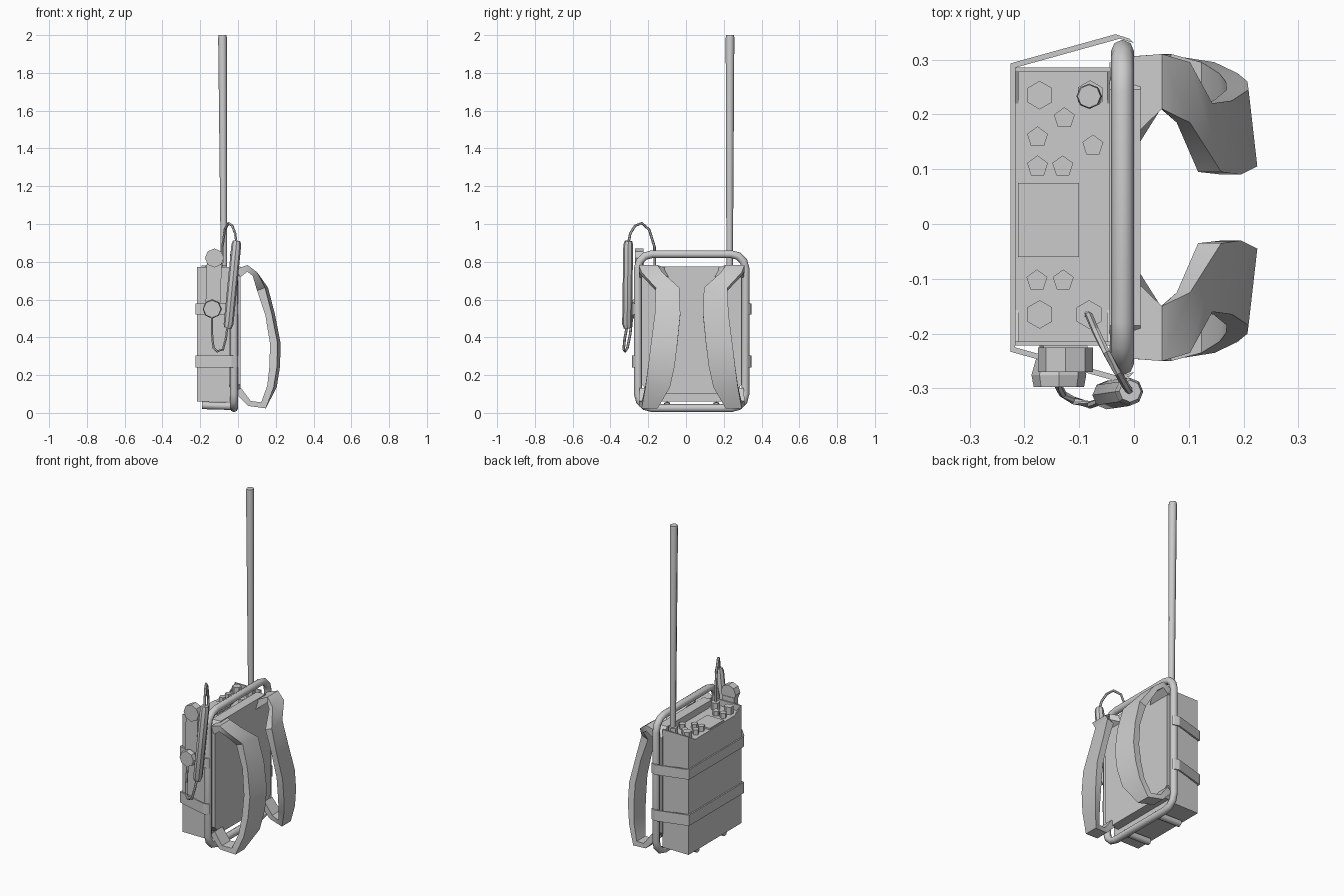
import bpy, bmesh, math
from mathutils import Vector

cube = bpy.data.objects.get("Cube")
if cube:
    bpy.data.objects.remove(cube, do_unlink=True)

grey = bpy.data.materials.new("plain grey")
grey.use_nodes = True
grey.diffuse_color = (0.6, 0.6, 0.6, 1)
grey.node_tree.nodes["Principled BSDF"].inputs["Base Color"].default_value = (0.6, 0.6, 0.6, 1)

MID_Y = 0.03        # middle of the pack
PANEL_Z = 0.735     # height of the control panel


def finish(name, bm):
    bmesh.ops.recalc_face_normals(bm, faces=bm.faces)
    mesh = bpy.data.meshes.new(name)
    bm.to_mesh(mesh)
    bm.free()
    mesh.materials.append(grey)
    obj = bpy.data.objects.new(name, mesh)
    bpy.context.collection.objects.link(obj)
    return obj


def smooth(obj, degrees=40):
    bpy.ops.object.select_all(action="DESELECT")
    obj.select_set(True)
    bpy.context.view_layer.objects.active = obj
    bpy.ops.object.shade_smooth_by_angle(angle=math.radians(degrees))


def box(name, low, high):
    bm = bmesh.new()
    bmesh.ops.create_cube(bm, size=1)
    for v in bm.verts:
        v.co = Vector([l + (c + 0.5) * (h - l) for c, l, h in zip(v.co, low, high)])
    return finish(name, bm)


def loft(name, rings, closed=False):
    """Skin a list of equal-sized point rings."""
    bm = bmesh.new()
    rows = [[bm.verts.new(p) for p in ring] for ring in rings]
    n = len(rows[0])
    pairs = list(zip(rows, rows[1:]))
    if closed:
        pairs.append((rows[-1], rows[0]))
    else:
        bm.faces.new(rows[0])
        bm.faces.new(rows[-1])
    for a, b in pairs:
        for i in range(n):
            j = (i + 1) % n
            bm.faces.new((a[i], a[j], b[j], b[i]))
    return finish(name, bm)


def tube(name, path, radius, sides=6, closed=False, up=(1, 0, 0)):
    """Round tube along a path, with optional per-point radius."""
    pts = [Vector(p) for p in path]
    rings = []
    for i, p in enumerate(pts):
        last = len(pts) - 1
        a = pts[i - 1] if i or closed else p
        b = pts[(i + 1) % len(pts)] if i < last or closed else p
        t = (b - a).normalized()
        s = t.cross(Vector(up)).normalized()
        w = s.cross(t)
        r = radius[i] if isinstance(radius, (list, tuple)) else radius
        rings.append([p + r * (math.cos(k * math.tau / sides) * s + math.sin(k * math.tau / sides) * w)
                      for k in range(sides)])
    return loft(name, rings, closed)


def prism(name, points, axis, start, end):
    """Extrude a flat outline along one axis."""
    def place(p, t):
        c = list(p)
        c.insert(axis, t)
        return c
    return loft(name, [[place(p, t) for p in points] for t in (start, end)])


# Radio case, with a raised lip and gussets at each end
box("radio_case", (-0.217, -0.222, 0.06), (-0.043, 0.285, PANEL_Z))
for end, y, d in (("front", -0.222, 1), ("rear", 0.285, -1)):
    box(end + "_lip", (-0.217, min(y, y + d * 0.008), 0.72), (-0.043, max(y, y + d * 0.008), 0.772))
    for side, x in (("right", -0.217), ("left", -0.049)):
        prism(f"{end}_{side}_gusset", [(y, 0.772), (y + d * 0.065, PANEL_Z), (y, PANEL_Z - 0.01)], 0, x, x + 0.006)

# Control panel: display plate, large hexagonal knobs, small pentagonal knobs
box("display_plate", (-0.212, -0.06, PANEL_Z - 0.01), (-0.1, 0.075, PANEL_Z + 0.009))
large = [(-0.172, 0.235), (-0.172, -0.165), (-0.082, -0.165), (-0.08, 0.236)]
small = [(-0.127, 0.193), (-0.176, 0.158), (-0.075, 0.143), (-0.176, 0.105),
         (-0.13, 0.105), (-0.177, -0.103), (-0.129, -0.103)]
for kind, spots, r, sides, h in (("large", large, 0.026, 6, 0.045), ("small", small, 0.02, 5, 0.03)):
    for i, (x, y) in enumerate(spots):
        tube(f"{kind}_knob_{i + 1}", [(x, y, PANEL_Z - 0.01), (x, y, PANEL_Z + h)], r, sides)

# Antenna
antenna = tube("antenna", [(-0.074, 0.231, 0.75), (-0.082, 0.233, 1.985), (-0.082, 0.233, 2.0)],
               [0.017, 0.023, 0.021], 8)
smooth(antenna, 50)

# Carrying frame with rounded corners
corner, half, low, high = 0.075, 0.285, 0.025, 0.84
frame_path = []
for k, (sy, z) in enumerate(((1, high - corner), (-1, high - corner), (-1, low + corner), (1, low + corner))):
    for step in range(4):
        a = math.radians(90 * k + 30 * step)
        frame_path.append((-0.021, MID_Y + sy * (half - corner) + corner * math.cos(a), z + corner * math.sin(a)))
smooth(tube("carrying_frame", frame_path, 0.021, 8, closed=True), 50)

# Support rails beneath the case
for name, y in (("front_rail", -0.1), ("rear_rail", 0.16)):
    smooth(tube(name, [(-0.19, y, 0.04), (-0.02, y, 0.035)], 0.02, 8, up=(0, 0, 1)), 50)

# Back pad with clipped corners
c, w, bottom, top = 0.05, 0.265, 0.1, 0.775
outline = [(MID_Y + s * y, z) for s, y, z in (
    (-1, w - c, bottom), (1, w - c, bottom), (1, w, bottom + c), (1, w, top - c),
    (1, w - c, top), (-1, w - c, top), (-1, w, top - c), (-1, w, bottom + c))]
prism("back_pad", outline, 0, -0.045, 0.012)

# Holding bands around the case and frame
half_path = [(-0.217, 0.255), (-0.026, 0.308), (0.0, 0.3)]
for name, z0, z1 in (("lower_band", 0.24, 0.305), ("upper_band", 0.52, 0.58)):
    path = [(x, MID_Y - y) for x, y in reversed(half_path)] + [(x, MID_Y + y) for x, y in half_path]
    rings = []
    for x, y in path:
        ox, oy = x - 0.008, y + math.copysign(0.008, y - MID_Y)
        rings.append([(x, y, z0), (ox, oy, z0), (ox, oy, z1), (x, y, z1)])
    loft(name, rings)

# Shoulder straps: x, z, inner offset, outer offset, thickness
sections = [
    (0.0, 0.74, 0.12, 0.275, 0.05), (0.05, 0.765, 0.18, 0.28, 0.035), (0.09, 0.735, 0.155, 0.265, 0.03),
    (0.13, 0.655, 0.065, 0.19, 0.045), (0.17, 0.52, 0.06, 0.195, 0.035), (0.197, 0.37, 0.075, 0.215, 0.04),
    (0.195, 0.25, 0.09, 0.23, 0.04), (0.18, 0.14, 0.115, 0.245, 0.035), (0.135, 0.04, 0.18, 0.265, 0.04),
    (0.06, 0.05, 0.2, 0.28, 0.03), (0.0, 0.12, 0.2, 0.275, 0.04)]
for name, s in (("front_shoulder_strap", -1), ("rear_shoulder_strap", 1)):
    rings = []
    for i, (x, z, near, far, t) in enumerate(sections):
        a, b = sections[max(i - 1, 0)], sections[min(i + 1, len(sections) - 1)]
        n = Vector((b[1] - a[1], a[0] - b[0])).normalized() * t / 2
        twist = 0.008 if 2 < i < 8 else 0
        rings.append([(x + k * n.x + e, MID_Y + s * u, z + k * n.y)
                      for k, u, e in ((1, near, twist), (1, far, -twist), (-1, far, -twist), (-1, near, twist))])
    smooth(loft(name, rings), 30)

# Hooked receiver on the front end: grip and two round capsules
prism("receiver_grip", [(-0.165, 0.8), (-0.085, 0.8), (-0.095, 0.56), (-0.172, 0.56)], 1, -0.262, -0.222)
tube("receiver_earpiece", [(-0.125, -0.225, 0.82), (-0.125, -0.27, 0.82)], 0.05, 8)
tube("receiver_mouthpiece", [(-0.137, -0.24, 0.55), (-0.137, -0.275, 0.55), (-0.137, -0.297, 0.55)],
     [0.04, 0.05, 0.046], 8)

# Hanging handset bar
bar = tube("handset_bar", [(-0.055, -0.31, 0.45), (-0.05, -0.312, 0.47), (-0.009, -0.306, 0.89), (-0.007, -0.305, 0.91)],
           [0.02, 0.026, 0.026, 0.02], 8)
smooth(bar, 40)

# Cables
tube("upper_cable", [(-0.085, -0.165, 0.76), (-0.082, -0.167, 0.88), (-0.07, -0.195, 0.97), (-0.05, -0.235, 1.005),
                     (-0.03, -0.27, 0.99), (-0.015, -0.295, 0.95), (-0.008, -0.305, 0.9)], 0.007)
tube("lower_cable", [(-0.138, -0.285, 0.52), (-0.138, -0.295, 0.42), (-0.13, -0.31, 0.345), (-0.11, -0.322, 0.325),
                     (-0.08, -0.33, 0.335), (-0.065, -0.325, 0.39), (-0.055, -0.312, 0.46)], 0.007)
